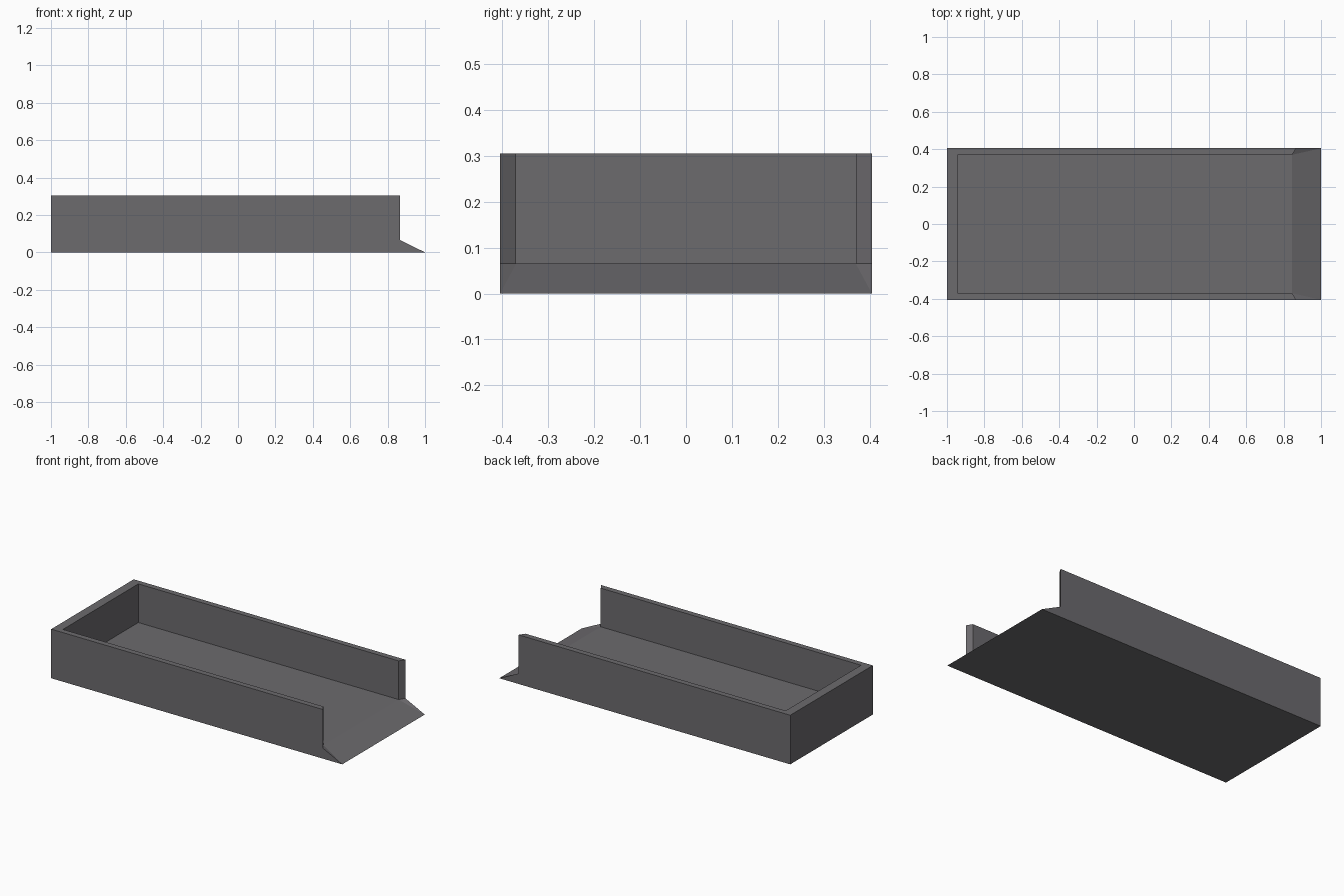
import bpy
import bmesh

cube = bpy.data.objects.get("Cube")
if cube:
    bpy.data.objects.remove(cube, do_unlink=True)

FLOOR, TOP, HALF_WIDTH, INNER = 0.065, 0.305, 0.405, 0.37

grey = bpy.data.materials.new("dark grey")
grey.use_nodes = True
colour = (0.15, 0.145, 0.155, 1)
grey.diffuse_color = colour
grey.node_tree.nodes["Principled BSDF"].inputs["Base Color"].default_value = colour

bm = bmesh.new()


def ring(points, z):
    return [bm.verts.new((x, y, z)) for x, y in points]


# U-shaped wall outline, mirrored across the long axis
half = [(-1, -HALF_WIDTH), (0.867, -HALF_WIDTH), (0.845, -INNER), (-0.944, -INNER)]
outline = half + [(x, -y) for x, y in reversed(half)]
low = ring(outline, FLOOR)
high = ring(outline, TOP)
back_r, tip_r, tip_l, back_l = ring(
    [(-1, -HALF_WIDTH), (1, -HALF_WIDTH), (1, HALF_WIDTH), (-1, HALF_WIDTH)], 0)

# Wall sides
for i in range(len(outline)):
    j = (i + 1) % len(outline)
    bm.faces.new((low[i], low[j], high[j], high[i]))

# Wall rims: two long sides and the back
bm.faces.new(high[0:4])
bm.faces.new(high[4:8])
bm.faces.new((high[0], high[3], high[4], high[7]))

# Raised floor and sloping lip
bm.faces.new(low[2:6])
bm.faces.new((low[2], tip_r, tip_l, low[5]))
bm.faces.new((low[1], tip_r, low[2]))
bm.faces.new((low[6], low[5], tip_l))

# Base sides, back and underside
bm.faces.new((back_r, tip_r, low[1], low[0]))
bm.faces.new((back_l, low[7], low[6], tip_l))
bm.faces.new((back_r, low[0], low[7], back_l))
bm.faces.new((back_r, back_l, tip_l, tip_r))

bmesh.ops.recalc_face_normals(bm, faces=bm.faces[:])
mesh = bpy.data.meshes.new("open_tray")
bm.to_mesh(mesh)
bm.free()
mesh.materials.append(grey)
tray = bpy.data.objects.new("open_tray", mesh)
bpy.context.collection.objects.link(tray)
